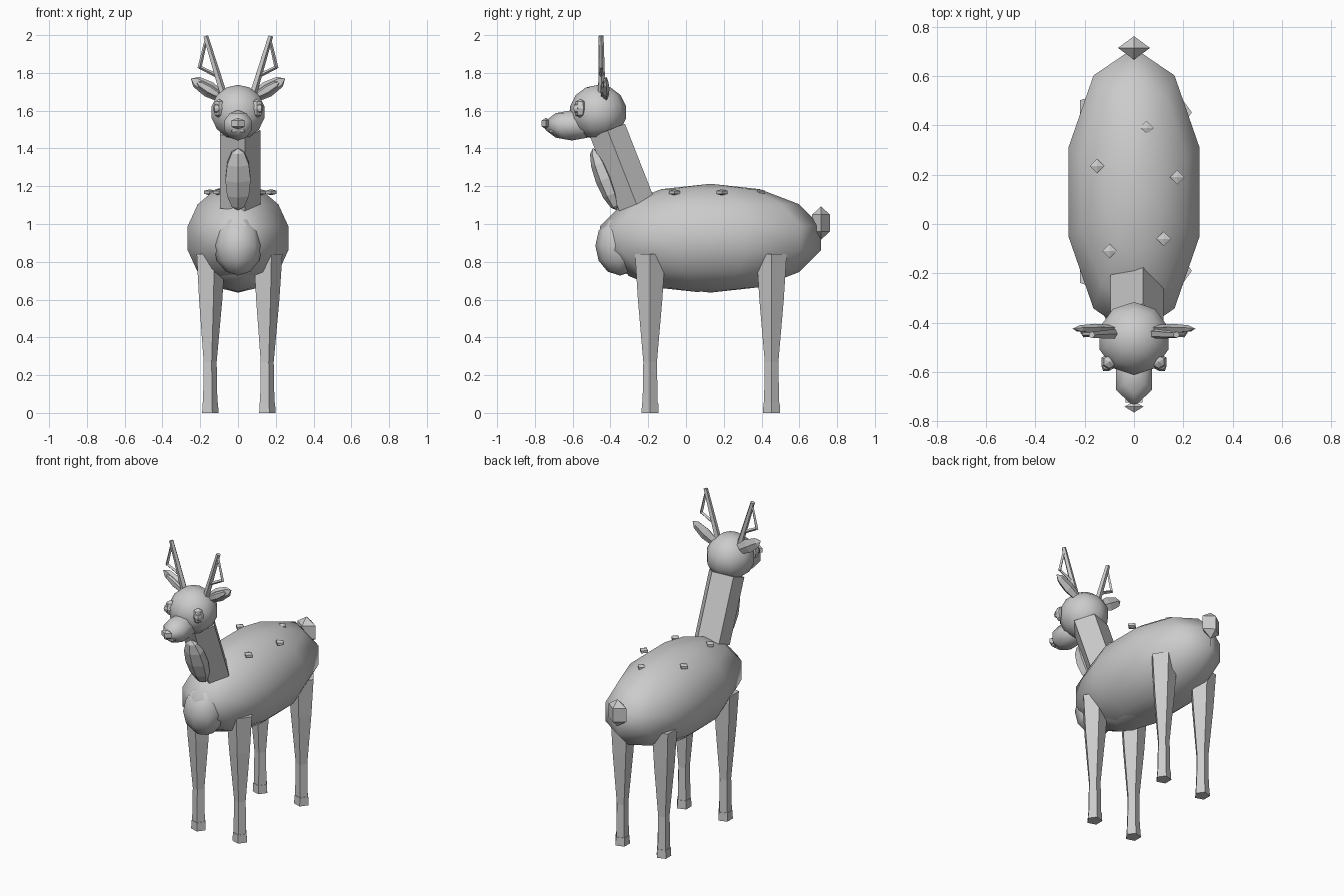
import bpy
from math import pi, cos, sin
from mathutils import Vector, Matrix

cube = bpy.data.objects.get("Cube")
if cube:
    bpy.data.objects.remove(cube, do_unlink=True)

grey = bpy.data.materials.new("plain_grey")
grey.use_nodes = True
colour = (0.6, 0.6, 0.6, 1)
grey.diffuse_color = colour
grey.node_tree.nodes["Principled BSDF"].inputs["Base Color"].default_value = colour


def finish(obj, name, smooth=False):
    obj.name = name
    obj.data.name = name
    obj.data.materials.append(grey)
    for poly in obj.data.polygons:
        poly.use_smooth = smooth
    return obj


def ball(name, loc, radii, segs=10, rings=7, rot=(0, 0, 0), smooth=True):
    """Low-poly ellipsoid with a corner of each ring on the +x axis."""
    bpy.ops.mesh.primitive_uv_sphere_add(segments=segs, ring_count=rings, radius=1)
    obj = bpy.context.object
    obj.data.transform(Matrix.Diagonal((*radii, 1)))
    obj.location = loc
    obj.rotation_euler = rot
    return finish(obj, name, smooth)


def limb(name, stations, sides=5, squash=1.0):
    """Flat-sided tube through (centre, radius) stations, rings square to its axis."""
    pts = [Vector(p) for p, r in stations]
    axis = (pts[-1] - pts[0]).normalized()
    across = Vector((1, 0, 0))
    across = (across - axis * across.dot(axis)).normalized()
    side = axis.cross(across)
    verts, faces = [], []
    for p, (_, r) in zip(pts, stations):
        for k in range(sides):
            a = 2 * pi * k / sides
            verts.append(p + across * r * cos(a) + side * r * squash * sin(a))
    for i in range(len(pts) - 1):
        for k in range(sides):
            a, b = i * sides + k, i * sides + (k + 1) % sides
            faces.append((a, b, b + sides, a + sides))
    faces.append(tuple(reversed(range(sides))))
    faces.append(tuple(range(len(verts) - sides, len(verts))))
    mesh = bpy.data.meshes.new(name)
    mesh.from_pydata(verts, [], faces)
    obj = bpy.data.objects.new(name, mesh)
    bpy.context.collection.objects.link(obj)
    return finish(obj, name)


# Torso
ball("body", (0, 0.13, 0.925), (0.287, 0.6, 0.288))
ball("belly", (0, 0.06, 0.81), (0.2, 0.42, 0.17), 8, 6)
ball("chest", (0, -0.35, 0.885), (0.13, 0.13, 0.158), 8, 6)
ball("tail", (0, 0.715, 1.005), (0.075, 0.055, 0.088), 4, 3, smooth=False)

# Spots along the back
spots = [(0.05, 0.39), (-0.15, 0.235), (0.175, 0.19), (0.12, -0.06), (-0.1, -0.11)]
for i, (x, y) in enumerate(spots):
    ball(f"back_spot_{i + 1}", (x, y, 1.168), (0.034, 0.034, 0.016), 4, 3, smooth=False)

# Neck and throat patch
limb("neck", [((0, -0.262, 1.105), 0.119), ((0, -0.415, 1.495), 0.119)], 5, 0.87)
ball("throat_patch", (0, -0.43, 1.237), (0.077, 0.05, 0.176), 6, 6, (0.37, 0, 0), False)

# Head
ball("head", (0, -0.465, 1.592), (0.15, 0.152, 0.145))
ball("snout", (0, -0.605, 1.522), (0.088, 0.145, 0.08), 6, 5)
ball("nose", (0, -0.742, 1.532), (0.044, 0.027, 0.03), 4, 3, smooth=False)
bpy.ops.mesh.primitive_cube_add(size=1, location=(0, -0.705, 1.492))
mouth = bpy.context.object
mouth.data.transform(Matrix.Diagonal((0.07, 0.04, 0.012, 1)))
finish(mouth, "mouth")

# Eyes, ears and antlers on both sides
for label, s in (("left", 1), ("right", -1)):
    ball(f"{label}_eye", (s * 0.1, -0.56, 1.612), (0.036, 0.036, 0.05), 6, 4, smooth=False)
    ball(f"{label}_pupil", (s * 0.114, -0.58, 1.612), (0.02, 0.02, 0.025), 5, 4, smooth=False)
    ball(f"{label}_ear", (s * 0.155, -0.425, 1.713), (0.045, 0.02, 0.11), 5, 4,
         (0, s * 1.03, 0), False)
    ball(f"{label}_inner_ear", (s * 0.155, -0.442, 1.713), (0.026, 0.013, 0.075), 5, 4,
         (0, s * 1.03, 0), False)
    limb(f"{label}_antler", [((s * 0.07, -0.445, 1.66), 0.021),
                             ((s * 0.172, -0.45, 1.995), 0.014)], 5)
    limb(f"{label}_antler_tine", [((s * 0.112, -0.448, 1.785), 0.011),
                                  ((s * 0.205, -0.45, 1.832), 0.009)], 4)
    limb(f"{label}_antler_tip", [((s * 0.204, -0.45, 1.825), 0.01),
                                 ((s * 0.17, -0.45, 1.97), 0.008)], 4)

    # Legs with hooves
    for end, y in (("front", -0.19), ("rear", 0.453)):
        x = s * 0.151
        limb(f"{label}_{end}_leg", [((x, y, 0.05), 0.042), ((x, y, 0.27), 0.038),
                                    ((x, y, 0.6), 0.068), ((x, y, 0.84), 0.084)])
        limb(f"{label}_{end}_hoof", [((x, y, 0), 0.048), ((x, y, 0.055), 0.045)])
